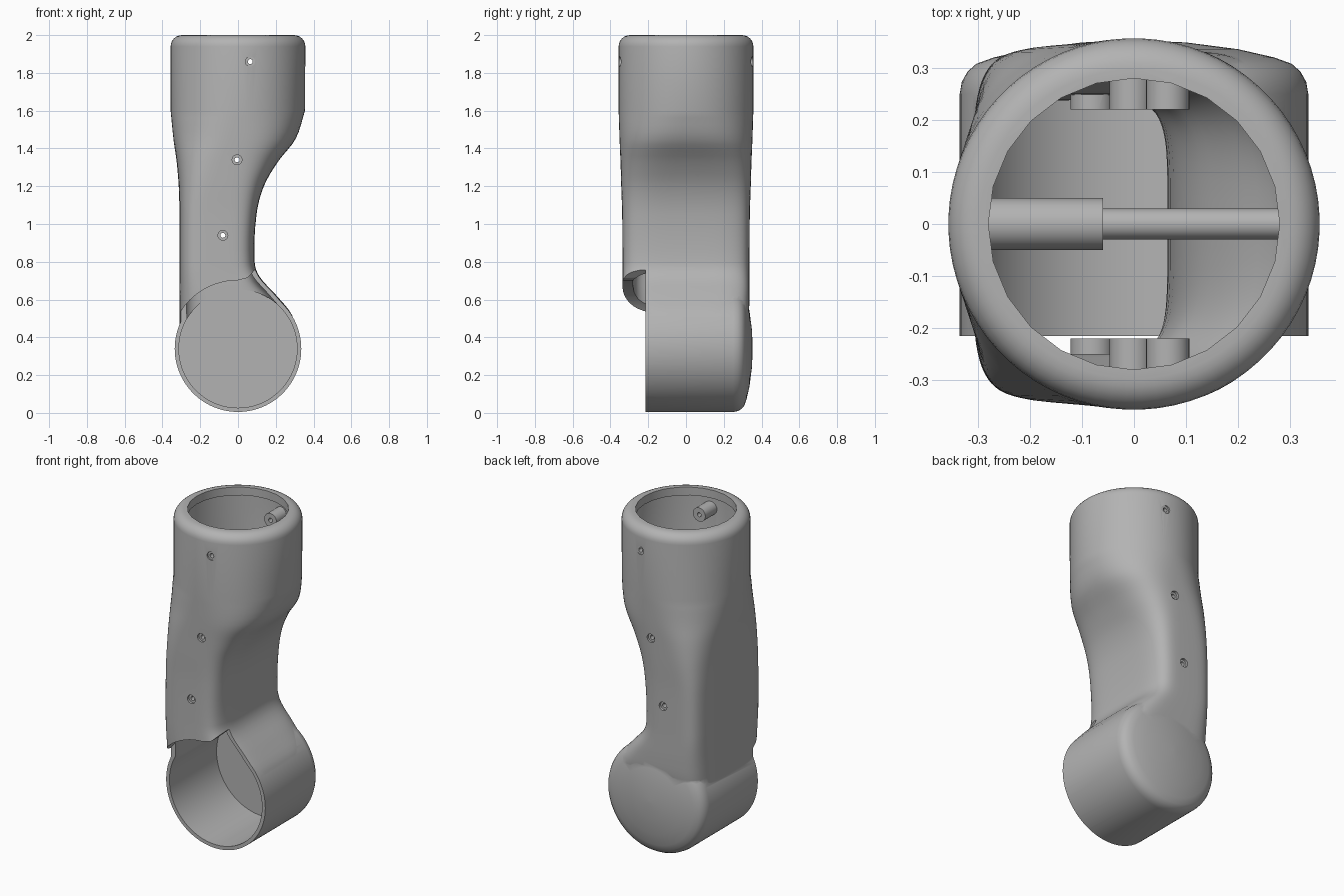
import bpy, bmesh, math
from mathutils import Matrix, Vector

old = bpy.data.objects.get("Cube")
if old:
    bpy.data.objects.remove(old)

grey = bpy.data.materials.new("mid_grey")
grey.use_nodes = True
COLOUR = (0.45, 0.45, 0.45, 1)
grey.diffuse_color = COLOUR
grey.node_tree.nodes["Principled BSDF"].inputs["Base Color"].default_value = COLOUR


def finish(name, bm):
    bmesh.ops.recalc_face_normals(bm, faces=bm.faces)
    mesh = bpy.data.meshes.new(name)
    bm.to_mesh(mesh)
    bm.free()
    mesh.materials.append(grey)
    ob = bpy.data.objects.new(name, mesh)
    bpy.context.collection.objects.link(ob)
    return ob


def skin(name, rings):
    """Bridge a list of equal closed rings and cap both ends."""
    bm = bmesh.new()
    loops = [[bm.verts.new(p) for p in ring] for ring in rings]
    n = len(loops[0])
    for a, b in zip(loops, loops[1:]):
        for i in range(n):
            j = (i + 1) % n
            bm.faces.new((a[i], a[j], b[j], b[i]))
    bm.faces.new(loops[0])
    bm.faces.new(loops[-1])
    return finish(name, bm)


def section(row, seg=72):
    """Horizontal squared-off ellipse: height, left, right, front, back, squareness."""
    z, x0, x1, front, back, power = row
    ring = []
    for i in range(seg):
        t = math.tau * (i + 0.5) / seg
        c, s = math.cos(t), math.sin(t)
        x = math.copysign(abs(c) ** (2 / power), c) * (x1 - x0) / 2
        y = math.copysign(abs(s) ** (2 / power), s) * (back if s > 0 else front)
        ring.append((x + (x0 + x1) / 2, y, z))
    return ring


def smooth_rows(rows, steps=4):
    """Catmull-Rom rows between the key rows, with uneven heights respected."""
    def slope(k, c):
        a, b = rows[max(k - 1, 0)], rows[min(k + 1, len(rows) - 1)]
        return (b[c] - a[c]) / (b[0] - a[0])
    out = []
    for k in range(len(rows) - 1):
        a, b = rows[k], rows[k + 1]
        h = b[0] - a[0]
        for i in range(steps):
            t = i / steps
            row = [a[0] + h * t]
            for c in range(1, len(a)):
                row.append((2*t**3 - 3*t*t + 1) * a[c] + (t**3 - 2*t*t + t) * h * slope(k, c)
                           + (3*t*t - 2*t**3) * b[c] + (t**3 - t*t) * h * slope(k + 1, c))
            out.append(row)
    return out + [rows[-1]]


def rod(name, start, end, radius, seg=24):
    start, end = Vector(start), Vector(end)
    axis = end - start
    bm = bmesh.new()
    mat = Matrix.Translation((start + end) / 2) @ axis.to_track_quat('Z', 'Y').to_matrix().to_4x4()
    bmesh.ops.create_cone(bm, cap_ends=True, segments=seg, radius1=radius, radius2=radius,
                          depth=axis.length, matrix=mat)
    return finish(name, bm)


def combine(target, tool, operation):
    mod = target.modifiers.new(operation.lower(), 'BOOLEAN')
    mod.operation, mod.solver, mod.object = operation, 'EXACT', tool
    bpy.context.view_layer.objects.active = target
    bpy.ops.object.modifier_apply(modifier=mod.name)
    bpy.data.objects.remove(tool)


HUB = 0.34   # height of the lower barrel axis

# Outer neck: round collar flowing into a squared, offset neck
keys = [(1.60, -.357, .355, .357, 2), (1.45, -.342, .305, .352, 2.5), (1.33, -.325, .212, .347, 3.2),
        (1.20, -.314, .137, .343, 4), (1.05, -.31, .098, .338, 4.8), (0.80, -.31, .088, .336, 5),
        (0.72, -.31, .115, .336, 5), (0.62, -.31, .205, .336, 5), (0.52, -.31, .285, .332, 5),
        (0.38, -.31, .325, .31, 5)]
neck = smooth_rows([(z, a, b, y, y, n) for z, a, b, y, n in keys])
rim = [(2 - .06 * (1 - math.cos(t)), -r, r, r, r, 2)
       for t in [math.pi / 12 * k for k in range(7)]
       for r in [.297 + .06 * math.sin(t)]]
body = skin("arm_shell", [section(r) for r in rim + neck])

# Lower barrel with a softly domed back
profile = [(.335, -.215), (.335, .25), (.331, .273), (.32, .293), (.303, .308), (.27, .32),
           (.2, .336), (.1, .349), (.01, .353)]
barrel = skin("barrel", [[(r * math.cos(math.tau * i / 96), y, HUB + r * math.sin(math.tau * i / 96))
                          for i in range(96)] for r, y in profile])
combine(body, barrel, 'UNION')

# Hollow neck
def inner(row):
    z, a, b, _, _, n = row
    t = min(max((z - 1.2) / .4, 0), 1)
    depth = .25 + .083 * t
    flare = .03 * min(max((1 - z) / .3, 0), 1)
    return (z, a + .022, b - .022, depth + flare, depth - flare * .4, n)

hollow = [(1.95, -.333, .333, .333, .333, 2)] + [inner(r) for r in neck]
combine(body, skin("neck_hollow", [section(r) for r in hollow]), 'DIFFERENCE')
combine(body, rod("collar_hole", (0, 0, 1.9), (0, 0, 2.1), .28, 24), 'DIFFERENCE')
combine(body, rod("barrel_hollow", (0, -.5, HUB), (0, .24, HUB), .313, 96), 'DIFFERENCE')

# Cut the front back to the barrel mouth, leaving an arched apron
arc = [(.362 * math.cos(t), HUB + .362 * math.sin(t))
       for t in [math.radians(165 - 5 * k) for k in range(16)]]
outline = [(-.6, -.2), (-.6, .43)] + arc + [(.05, .715), (.09, .757), (.6, .757), (.6, -.2)]
cutter = skin("front_cut", [[(x, y, z) for x, z in outline] for y in (-.6, -.215)])
combine(body, cutter, 'DIFFERENCE')

# Screw bosses on front and back, with stepped holes
for x, z, wall in [(.065, 1.86, .345), (-.005, 1.34, .333), (-.08, .94, .322)]:
    for side in (-1, 1):
        combine(body, rod("boss", (x, side * .22, z), (x, side * (wall - .01), z), .042), 'UNION')
        combine(body, rod("bore", (x, side * .15, z), (x, side * .5, z), .013, 16), 'DIFFERENCE')
        combine(body, rod("head", (x, side * wall, z), (x, side * .5, z), .026, 20), 'DIFFERENCE')

# Cross pin inside the collar, held in a thick sleeve
sleeve = rod("cross_pin_sleeve", (-.343, 0, 1.6), (-.06, 0, 1.6), .05)
pin = rod("cross_pin", (-.08, 0, 1.6), (.343, 0, 1.6), .03)

for ob in (body, sleeve, pin):
    bpy.ops.object.select_all(action='DESELECT')
    ob.select_set(True)
    bpy.context.view_layer.objects.active = ob
    bpy.ops.object.shade_smooth_by_angle(angle=math.radians(35))
